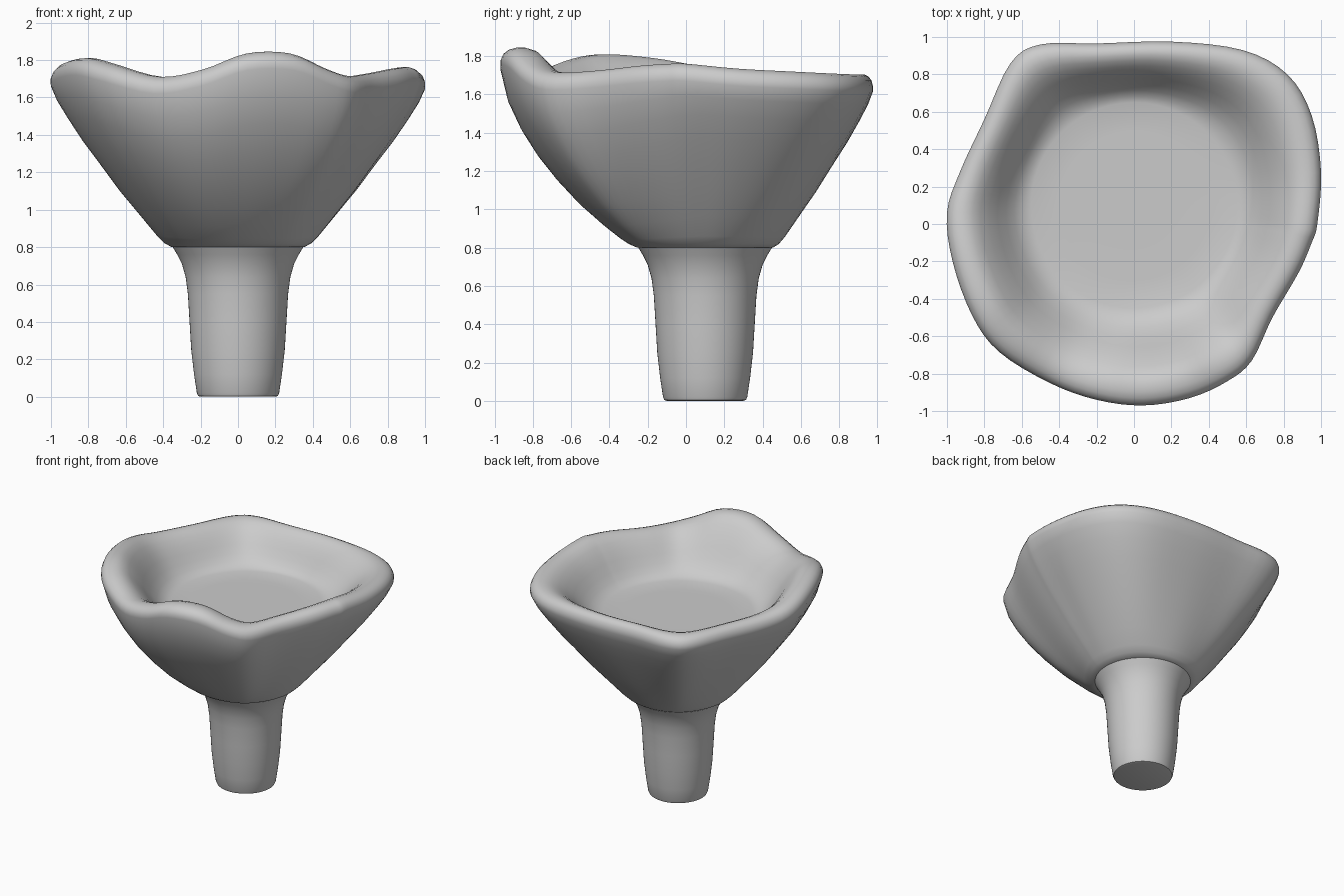
import bpy, bmesh
from math import cos, sin, pi
from mathutils import Vector

if "Cube" in bpy.data.objects:
    bpy.data.objects.remove(bpy.data.objects["Cube"])

CX, CY = 0.0, 0.1          # stem axis
FLOOR_Z, FLOOR_R = 1.44, 0.55

# wavy rim of the bowl: widest outline (x, y) and lip height z
RIM = [(.98, 0, 1.76), (1, .28, 1.735), (.95, .58, 1.72), (.82, .80, 1.71),
       (.58, .93, 1.705), (.2, .975, 1.705), (-.2, .965, 1.705), (-.5, .96, 1.705),
       (-.66, .86, 1.705), (-.8, .56, 1.71), (-.93, .28, 1.72), (-1, .06, 1.75),
       (-.97, -.2, 1.79), (-.865, -.49, 1.81), (-.72, -.685, 1.775), (-.45, -.85, 1.71),
       (-.2, -.94, 1.75), (.05, -.97, 1.835), (.3, -.93, 1.835), (.5, -.84, 1.755),
       (.63, -.73, 1.715), (.74, -.5, 1.725), (.88, -.26, 1.75), (.95, -.1, 1.76)]


def smooth_loop(pts, steps):
    """Closed Catmull-Rom curve through pts."""
    p = [Vector(q) for q in pts]
    out = []
    for i in range(len(p)):
        a, b, c, d = (p[(i + k) % len(p)] for k in (-1, 0, 1, 2))
        for s in range(steps):
            t = s / steps
            out.append(.5 * (2 * b + (c - a) * t + (2 * a - 5 * b + 4 * c - d) * t**2
                             + (3 * b - a - 3 * c + d) * t**3))
    return out


def loft(name, rings, angle):
    """Skin closed rings and cap both ends."""
    bm = bmesh.new()
    vs = [[bm.verts.new(v) for v in r] for r in rings]
    n = len(vs[0])
    for a, b in zip(vs, vs[1:]):
        for i in range(n):
            j = (i + 1) % n
            bm.faces.new((a[i], a[j], b[j], b[i]))
    bm.faces.new(vs[0][::-1])
    bm.faces.new(vs[-1])
    bmesh.ops.recalc_face_normals(bm, faces=bm.faces)
    me = bpy.data.meshes.new(name)
    bm.to_mesh(me)
    bm.free()
    ob = bpy.data.objects.new(name, me)
    bpy.context.collection.objects.link(ob)
    bpy.ops.object.select_all(action='DESELECT')
    ob.select_set(True)
    bpy.context.view_layer.objects.active = ob
    bpy.ops.object.shade_smooth_by_angle(angle=angle)
    return ob


# bowl: outer wall, rounded lip, inner wall, flat floor
rim = smooth_loop(RIM, 4)
centre = Vector((CX, CY, 0))


def bowl_ring(t, radius, height):
    """Blend from a circle (t=0) to the rim outline (t=1); f is 1 at the front."""
    ring = []
    for p in rim:
        flat = Vector((p.x, p.y, 0))
        way = (flat - centre).normalized()
        v = (centre + way * radius).lerp(flat, t)
        ring.append((v.x, v.y, height(p.z, max(0, -way.y))))
    return ring


# (spread, rise at sides and back, rise at the fuller front)
OUTER = [(0, 0, 0), (.06, .025, .02), (.12, .07, .05), (.25, .19, .13), (.43, .355, .255),
         (.6, .53, .4), (.74, .67, .54), (.86, .805, .69), (.95, .915, .84), (1, 1, 1)]
LIP = [(1, -.06), (.975, -.03), (.925, -.01), (.86, 0), (.78, 0), (.69, -.014)]
INNER = [(.6, .85), (.5, .7), (.4, .51), (.3, .31), (.2, .15), (.1, .04), (0, 0)]

rings = [bowl_ring(t, .355, lambda z, f, a=a, b=b: .8 + (a + (b - a) * f) * (z - .89))
         for t, a, b in OUTER]
rings += [bowl_ring(t, FLOOR_R, lambda z, f, d=d: z + d) for t, d in LIP]
rings += [bowl_ring(t, FLOOR_R, lambda z, f, s=s: FLOOR_Z + s * (z - FLOOR_Z))
          for t, s in INNER]
rings += [bowl_ring(0, r, lambda z, f: FLOOR_Z - .003) for r in (.4, .2)]
loft("bowl", rings, pi / 3)

# stem: lathe profile flaring into the bowl
STEM = [(.2, 0), (.213, .004), (.22, .02), (.235, .12), (.25, .25), (.259, .4),
        (.268, .55), (.28, .64), (.3, .71), (.325, .76), (.355, .81)]
loft("stem", [[(CX + r * cos(2 * pi * i / 64), CY + r * sin(2 * pi * i / 64), z)
               for i in range(64)] for r, z in STEM], pi / 4)
